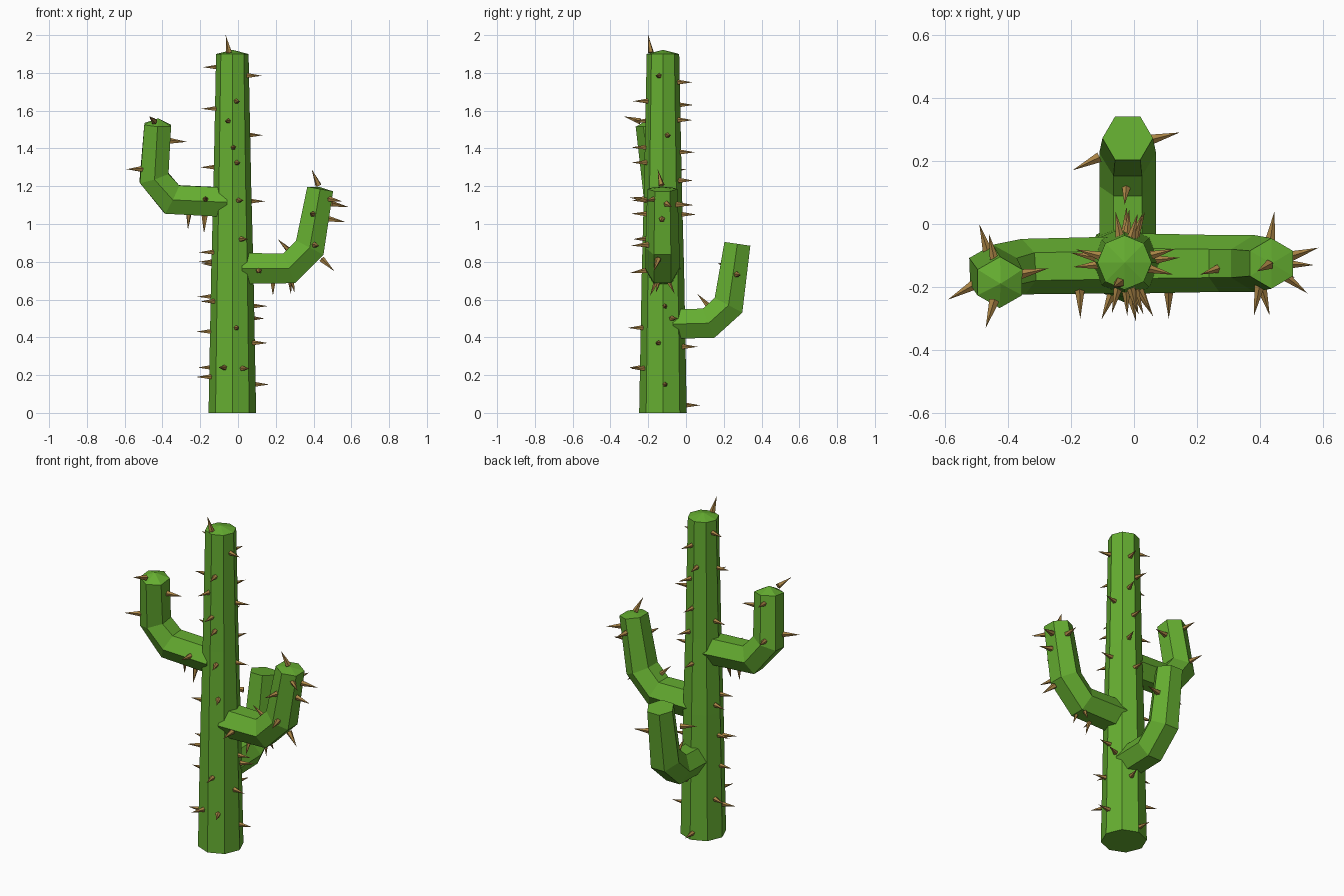
import bpy, bmesh, math
from mathutils import Vector, Matrix

if "Cube" in bpy.data.objects:
    bpy.data.objects.remove(bpy.data.objects["Cube"])


def material(name, rgb):
    m = bpy.data.materials.new(name)
    m.diffuse_color = (*rgb, 1)
    m.use_nodes = True
    m.node_tree.nodes["Principled BSDF"].inputs["Base Color"].default_value = m.diffuse_color
    return m


GREEN = material("cactus green", (0.13, 0.42, 0.03))
BROWN = material("spine brown", (0.40, 0.23, 0.06))


def finish(bm, name, mat):
    bmesh.ops.recalc_face_normals(bm, faces=bm.faces)
    me = bpy.data.meshes.new(name)
    bm.to_mesh(me)
    bm.free()
    me.materials.append(mat)
    bpy.context.collection.objects.link(bpy.data.objects.new(name, me))


def tube(name, path, radii, sides, across, rise):
    """Faceted mitred tube along a flat path, closed by a low fan of height rise."""
    bm = bmesh.new()
    pts = [Vector(p) for p in path]
    rings = []
    for i, (p, r) in enumerate(zip(pts, radii)):
        a = (p - pts[i - 1]).normalized() if i else None
        b = (pts[i + 1] - p).normalized() if i < len(pts) - 1 else None
        t = ((a or b) + (b or a)).normalized()
        u = (Vector(across) - t * t.dot(Vector(across))).normalized()
        v = t.cross(u)
        stretch = 1 / t.dot(a or b)
        rings.append([bm.verts.new(p + u * r * math.cos(k * math.tau / sides)
                                   + v * r * stretch * math.sin(k * math.tau / sides))
                      for k in range(sides)])
    for lo, hi in zip(rings, rings[1:]):
        for k in range(sides):
            n = (k + 1) % sides
            bm.faces.new((lo[k], lo[n], hi[n], hi[k]))
    bm.faces.new(rings[0])
    tip = bm.verts.new(pts[-1] + (pts[-1] - pts[-2]).normalized() * rise)
    for k in range(sides):
        bm.faces.new((rings[-1][k], rings[-1][(k + 1) % sides], tip))
    finish(bm, name, GREEN)


def spine(bm, tip, d, length=0.095):
    d = d.normalized()
    rot = d.to_track_quat('Z', 'Y').to_matrix().to_4x4()
    bmesh.ops.create_cone(bm, cap_ends=True, segments=5, radius1=0.017, radius2=0,
                          depth=length,
                          matrix=Matrix.Translation(tip - d * length / 2) @ rot)


def nearest(path, p):
    best = None
    for a, b in zip(path, path[1:]):
        a, b = Vector(a), Vector(b)
        s = max(0, min(1, (p - a).dot(b - a) / (b - a).length_squared))
        q = a.lerp(b, s)
        if best is None or (p - q).length < (p - best).length:
            best = q
    return best


# Trunk
CX, CY = -0.03, -0.122
tube("trunk", [(CX, CY, 0), (CX, CY, 0.75), (CX, CY, 1.2), (CX, CY, 1.9)],
     [0.126, 0.112, 0.1, 0.086], 8, (1, 0, 0), 0.022)

# Arms: path, radii, sideways axis, cap rise, spine tips
ARMS = {
    "left_arm": ([(-0.06, -0.13, 1.115), (-0.35, -0.135, 1.13),
                  (-0.445, -0.15, 1.245), (-0.425, -0.185, 1.525)],
                 [0.09, 0.088, 0.085, 0.082], (0, 1, 0), 0.035,
                 [(-0.49, 0.0, 1.29), (-0.46, -0.03, 1.5), (-0.59, -0.24, 1.29),
                  (-0.47, -0.33, 1.57), (-0.27, -0.14, 1.435),
                  (-0.265, -0.13, 0.97), (-0.18, -0.17, 0.95), (-0.17, -0.30, 1.14)]),
    "right_arm": ([(0.02, -0.125, 0.765), (0.27, -0.125, 0.765),
                   (0.38, -0.125, 0.875), (0.435, -0.125, 1.185)],
                  [0.095, 0.09, 0.09, 0.08], (0, 1, 0), 0.01,
                  [(0.39, -0.15, 1.29), (0.445, 0.04, 1.1), (0.585, -0.075, 1.09),
                   (0.55, -0.22, 1.12), (0.57, -0.13, 1.01), (0.51, -0.17, 0.75),
                   (0.185, -0.19, 0.62), (0.28, -0.06, 0.63), (0.30, -0.16, 0.635),
                   (0.21, -0.16, 0.92), (0.38, -0.29, 1.055), (0.43, -0.29, 0.885),
                   (0.11, -0.30, 0.74)]),
    "back_arm": ([(-0.02, -0.07, 0.47), (-0.02, 0.12, 0.475),
                  (-0.02, 0.225, 0.57), (-0.02, 0.272, 0.895)],
                 [0.09, 0.09, 0.09, 0.08], (1, 0, 0), 0.0,
                 [(0.145, 0.29, 0.73), (-0.195, 0.17, 0.79), (-0.03, 0.06, 0.63)]),
}
spines = bmesh.new()
for name, (path, radii, across, rise, tips) in ARMS.items():
    tube(name, path, radii, 6, across, rise)
    for t in tips:
        t = Vector(t)
        spine(spines, t, t - nearest(path, t))

# Trunk spines: height and compass angle in degrees
TRUNK = [(1.83, 165), (1.61, 185), (1.30, 170), (0.85, 190), (0.80, 165), (0.615, 175),
         (0.59, 205), (0.43, 180), (0.24, 160), (0.19, 190),
         (1.785, -14), (1.47, 15), (1.12, 5), (0.565, 5), (0.50, 25), (0.37, -12), (0.15, 5),
         (1.65, -76), (1.545, -104), (1.405, -87), (1.325, -75), (1.125, -70), (0.92, -62),
         (0.45, -79), (0.24, -112), (0.235, -62),
         (1.75, 75), (1.63, 100), (1.55, 70), (1.38, 85), (1.23, 68), (1.05, 88),
         (0.35, 72), (0.04, 95)]
for z, deg in TRUNK:
    d = Vector((math.cos(math.radians(deg)), math.sin(math.radians(deg)), 0))
    spine(spines, Vector((CX, CY, z)) + d * (0.2 - 0.022 * z), d)
spine(spines, Vector((-0.065, -0.2, 2.0)), Vector((-0.2, -0.15, 1)))
finish(spines, "spines", BROWN)
